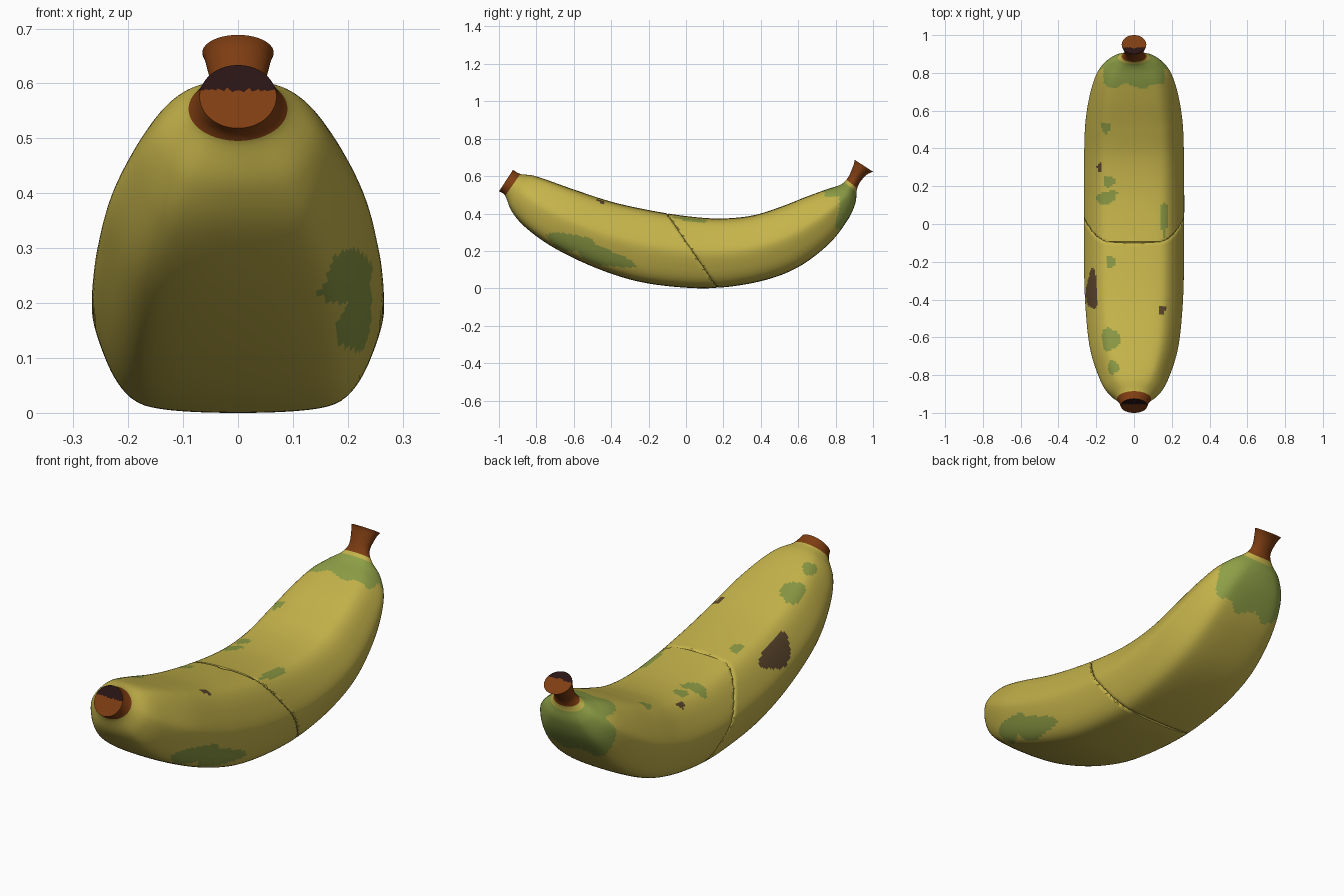
import bpy, bmesh, math
from mathutils import Vector

if "Cube" in bpy.data.objects:
    bpy.data.objects.remove(bpy.data.objects["Cube"])

# ---------- materials ----------
COLOURS = [("ripe_yellow", (0.56, 0.455, 0.07)), ("unripe_green", (0.27, 0.35, 0.062)),
           ("patch_green", (0.25, 0.31, 0.055)), ("bruise_brown", (0.105, 0.06, 0.025)),
           ("stem_brown", (0.21, 0.047, 0.006)), ("dark_tip", (0.022, 0.007, 0.007))]
MATS = []
for name, c in COLOURS:
    m = bpy.data.materials.new(name)
    m.diffuse_color = (*c, 1)
    m.use_nodes = True
    m.node_tree.nodes["Principled BSDF"].inputs["Base Color"].default_value = m.diffuse_color
    MATS.append(m)
YELLOW, GREEN, PATCH, BRUISE, BROWN, DARK = range(6)

# ---------- stations: top y,z  bottom y,z  half width  roundness ----------
STATIONS = [
    (-.925, .635, -1.0, .52, .07, 1), (-.885, .613, -.967, .497, .09, 1),
    (-.82, .605, -.93, .41, .15, .5), (-.74, .58, -.85, .32, .195, .1),
    (-.6, .53, -.7, .215, .24, 0), (-.4, .465, -.48, .11, .263, 0),
    (-.2, .42, -.25, .037, .271, 0), (0, .388, 0, .005, .272, 0),
    (.18, .375, .2, .007, .272, 0), (.35, .39, .42, .045, .27, 0),
    (.5, .435, .6, .115, .262, 0), (.64, .49, .76, .235, .235, 0),
    (.75, .53, .86, .36, .195, .1), (.82, .553, .905, .455, .135, .5),
    (.852, .575, .913, .525, .075, 1), (.875, .61, .928, .565, .05, 1),
    (.898, .668, .965, .608, .058, 1), (.90, .69, 1.0, .625, .065, 1)]


def catmull(a, b, c, d, t):
    return tuple(0.5 * (2 * q + (r - p) * t + (2 * p - 5 * q + 4 * r - s) * t * t
                        + (3 * q - p - 3 * r + s) * t ** 3) for p, q, r, s in zip(a, b, c, d))


def hexagon_section(n):
    """Softened six-sided outline, resampled to n even points."""
    corners = [Vector(p) for p in ((.66, 1), (1.03, .03), (.74, -1), (-.74, -1), (-1.03, .03), (-.66, 1))]
    pts = []
    for i, p in enumerate(corners):
        pts += [p.lerp(corners[i - 1], .16), p.lerp(corners[(i + 1) % 6], .16)]
    for _ in range(3):
        pts = [p.lerp(pts[(i + 1) % len(pts)], k) for i, p in enumerate(pts) for k in (.25, .75)]
    pts.append(pts[0])
    lens = [(pts[i + 1] - pts[i]).length for i in range(len(pts) - 1)]
    out, i, acc = [], 0, 0.0
    for k in range(n):
        target = sum(lens) * k / n
        while acc + lens[i] < target:
            acc += lens[i]
            i += 1
        out.append(pts[i].lerp(pts[i + 1], (target - acc) / lens[i]))
    return out


N = 112
SECTION = hexagon_section(N)


def ring_points(s, scale=1.0):
    top, bot = Vector((0, s[0], s[1])), Vector((0, s[2], s[3]))
    mid, half = (top + bot) / 2, (top - bot) / 2
    pts = []
    for p in SECTION:
        q = p.lerp(p.normalized(), min(1, max(0, s[5])))
        pts.append(mid + (half * q.y + Vector((s[4] * q.x, 0, 0))) * scale)
    return pts


# ---------- painted marks: centre, radii, tilt, colour ----------
TOP_MARKS = [(-.15, .51, .025, .03, 0, PATCH), (-.18, .30, .015, .025, 0, BRUISE),
             (-.13, .225, .03, .03, 0, PATCH), (-.145, .14, .055, .035, .3, PATCH),
             (.16, .03, .02, .09, 0, PATCH), (-.12, -.2, .022, .035, 0, PATCH),
             (-.222, -.35, .03, .105, 0, BRUISE), (.147, -.455, .02, .024, 0, BRUISE),
             (-.125, -.61, .05, .06, 0, PATCH), (-.11, -.76, .03, .035, 0, PATCH)]
SIDE_MARKS = [(-.62, .25, .125, .045, -.15, PATCH), (-.44, .17, .16, .045, -.3, PATCH)]


def mark_colour(u, v, marks):
    for cu, cv, ru, rv, tilt, col in marks:
        du, dv = u - cu, v - cv
        a = (du * math.cos(tilt) + dv * math.sin(tilt)) / ru
        b = (dv * math.cos(tilt) - du * math.sin(tilt)) / rv
        if math.hypot(a, b) < 1 + .12 * math.sin(3 * math.atan2(b, a) + cu * 40):
            return col
    return None


def colour(face, t):
    x, y, z = face.calc_center_median()
    if t < -.5:
        return DARK if z > .588 else BROWN
    if t > 90:
        return DARK if y < .935 else BROWN
    if t < 1.0 or t > 14.1:
        return BROWN
    wob = .012 * math.sin(x * 40 + z * 30)
    if t < 13.72 and ((y > .81 + wob and z > .29 + wob) or (y > .73 + wob and z > .49)):
        return GREEN
    col = None
    if face.normal.z > .1:
        col = mark_colour(x, y, TOP_MARKS)
    if col is None and face.normal.x > .2:
        col = mark_colour(y, z, SIDE_MARKS)
    return YELLOW if col is None else col


def build_banana():
    rings = [(-1, ring_points(STATIONS[0], k)) for k in (.03, .2, .4, .6, .75, .9)]
    last = len(STATIONS) - 1
    for i in range(last):
        a, b, c, d = (STATIONS[min(last, max(0, j))] for j in (i - 1, i, i + 1, i + 2))
        length = math.dist(((b[0] + b[2]) / 2, (b[1] + b[3]) / 2), ((c[0] + c[2]) / 2, (c[1] + c[3]) / 2))
        n = max(4, math.ceil(length / .012))
        rings += [(i + k / n, ring_points(catmull(a, b, c, d, k / n))) for k in range(n)]
    rings.append((99, ring_points(STATIONS[-1])))
    rings += [(99, ring_points(STATIONS[-1], k)) for k in (.9, .75, .6, .4, .2, .03)]
    bm = bmesh.new()
    low = min(p.z for _, r in rings for p in r)
    loops = [[bm.verts.new(p - Vector((0, 0, low))) for p in r] for _, r in rings]
    where = {}
    for (t, _), a, b in zip(rings, loops, loops[1:]):
        for k in range(N):
            where[bm.faces.new((a[k - 1], a[k], b[k], b[k - 1]))] = t
    where[bm.faces.new(loops[0])] = -1
    where[bm.faces.new(loops[-1])] = 99
    bmesh.ops.recalc_face_normals(bm, faces=bm.faces)
    bm.normal_update()
    for f, t in where.items():
        f.material_index = colour(f, t)
    return bm


# ---------- split along the slanted seam, with a small crease ----------
SEAM_CO, SEAM_NO = Vector((0, -.11, .41)), Vector((0, .41, .28)).normalized()


def make_half(name, source, sign):
    bm = source.copy()
    cut = bmesh.ops.bisect_plane(bm, geom=bm.verts[:] + bm.edges[:] + bm.faces[:], dist=1e-4,
                                 plane_co=SEAM_CO, plane_no=SEAM_NO * sign, clear_outer=True)["geom_cut"]
    verts = [g for g in cut if isinstance(g, bmesh.types.BMVert)]
    edges = [g for g in cut if isinstance(g, bmesh.types.BMEdge)]
    centre = sum((v.co for v in verts), Vector()) / len(verts)
    for v in verts:
        v.co += (centre - v.co).normalized() * .007
    for f in bmesh.ops.holes_fill(bm, edges=edges, sides=0)["faces"]:
        f.material_index = YELLOW
    bmesh.ops.recalc_face_normals(bm, faces=bm.faces)
    mesh = bpy.data.meshes.new(name)
    bm.to_mesh(mesh)
    bm.free()
    for m in MATS:
        mesh.materials.append(m)
    ob = bpy.data.objects.new(name, mesh)
    bpy.context.collection.objects.link(ob)
    bpy.ops.object.select_all(action='DESELECT')
    ob.select_set(True)
    bpy.context.view_layer.objects.active = ob
    bpy.ops.object.shade_smooth_by_angle(angle=math.radians(40))


banana = build_banana()
make_half("banana_tip_half", banana, 1)
make_half("banana_stem_half", banana, -1)
banana.free()
